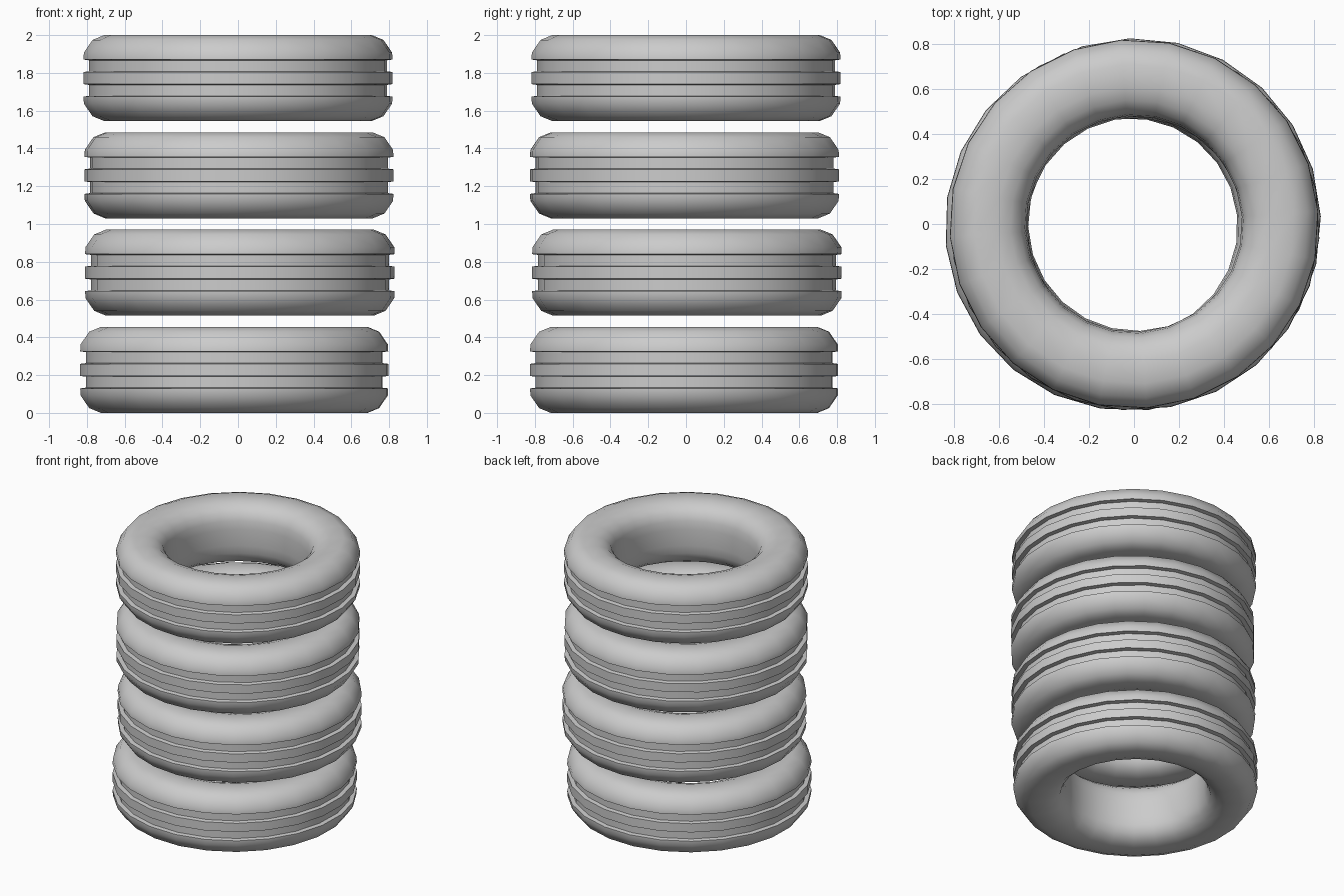
import bpy, bmesh, math

if "Cube" in bpy.data.objects:
    bpy.data.objects.remove(bpy.data.objects["Cube"])

SIDES = 24
HALF = 0.2275  # half the tyre height

# upper half of the cross-section (radius, height above mid plane), bore to tread
upper = [(0.48, 0.06), (0.487, 0.12), (0.507, 0.17), (0.55, 0.207), (0.61, HALF),
         (0.71, HALF), (0.772, 0.202), (0.818, 0.135), (0.82, 0.098),
         (0.79, 0.094), (0.79, 0.036), (0.82, 0.032)]
profile = upper + [(r, -z) for r, z in reversed(upper)]


def tyre(name, x, y, z, turn):
    bm = bmesh.new()
    rings = []
    for i in range(SIDES):
        a = 2 * math.pi * i / SIDES + math.radians(turn)
        rings.append([bm.verts.new((r * math.cos(a), r * math.sin(a), h)) for r, h in profile])
    n = len(profile)
    for i in range(SIDES):
        a, b = rings[i], rings[(i + 1) % SIDES]
        for j in range(n):
            k = (j + 1) % n
            bm.faces.new((a[j], b[j], b[k], a[k]))
    bmesh.ops.recalc_face_normals(bm, faces=bm.faces)
    mesh = bpy.data.meshes.new(name)
    bm.to_mesh(mesh)
    bm.free()
    ob = bpy.data.objects.new(name, mesh)
    ob.location = (x, y, z)
    bpy.context.collection.objects.link(ob)
    # smooth sidewalls, sharp tread grooves
    bpy.ops.object.select_all(action='DESELECT')
    ob.select_set(True)
    bpy.context.view_layer.objects.active = ob
    bpy.ops.object.shade_smooth_by_angle(angle=math.radians(50))


# slightly uneven stack: x offset, y offset, rotation
stack = [(-0.02, -0.01, 6), (0.01, 0.005, 2), (0.005, -0.008, 11), (0.0, 0.0, 4)]
for i, (x, y, turn) in enumerate(stack):
    tyre(f"tyre_{i + 1}", x, y, HALF + i * 0.515, turn)
